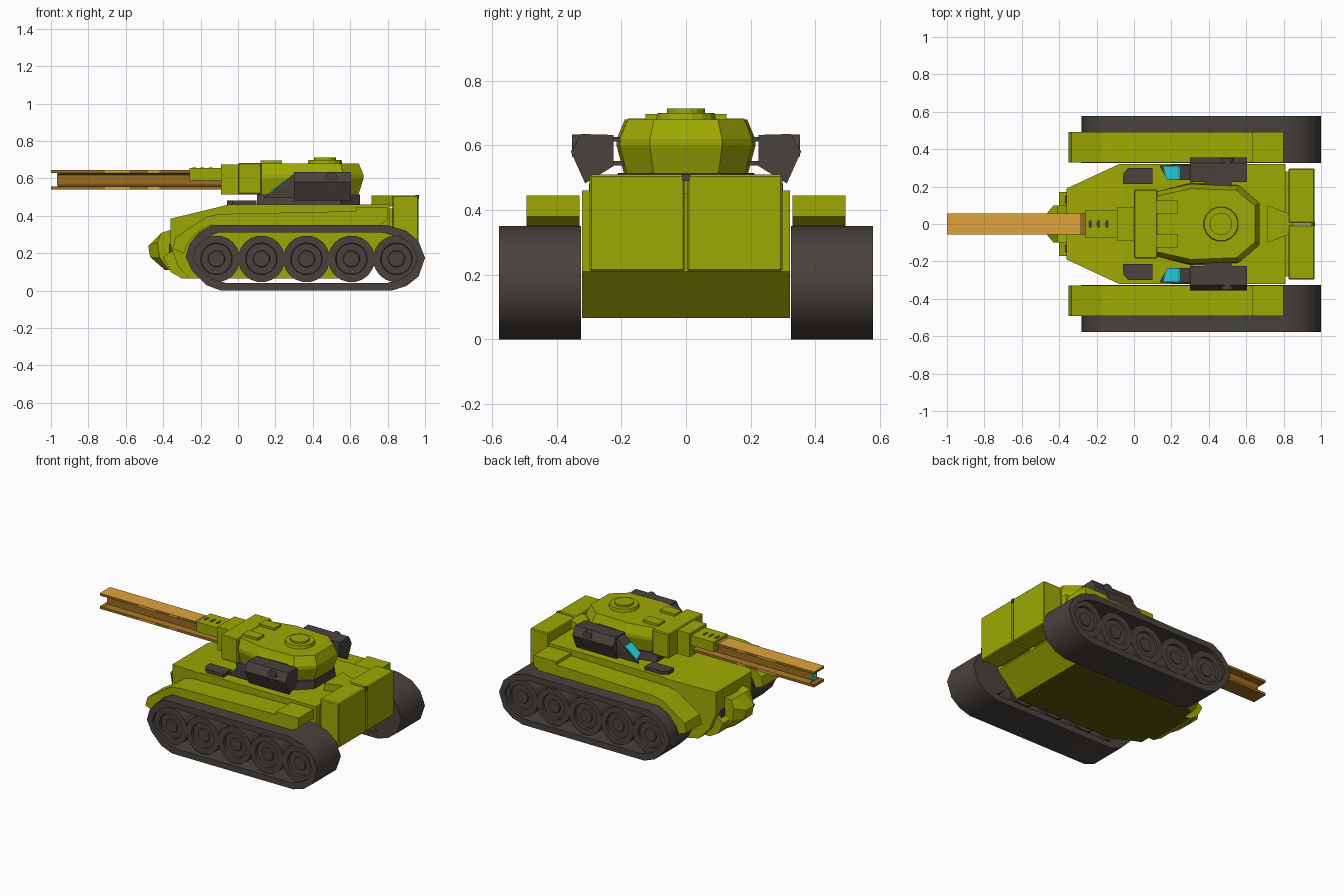
import bpy, bmesh, math

if "Cube" in bpy.data.objects:
    bpy.data.objects.remove(bpy.data.objects["Cube"])


def material(name, rgb):
    m = bpy.data.materials.new(name)
    m.diffuse_color = (*rgb, 1)
    m.use_nodes = True
    m.node_tree.nodes["Principled BSDF"].inputs["Base Color"].default_value = m.diffuse_color
    return m


GREEN = material("olive green", (0.34, 0.395, 0.001))
DEEP = material("deep olive", (0.09, 0.105, 0.002))
DARK = material("dark grey", (0.065, 0.055, 0.046))
TAN = material("tan orange", (0.75, 0.37, 0.043))
BROWN = material("brown", (0.33, 0.15, 0.015))
CYAN = material("cyan glass", (0.02, 0.68, 0.78))


def finish(name, bm, mat, mirror=False, smooth=False):
    bmesh.ops.recalc_face_normals(bm, faces=bm.faces)
    me = bpy.data.meshes.new(name)
    bm.to_mesh(me)
    bm.free()
    me.materials.append(mat)
    ob = bpy.data.objects.new(name, me)
    bpy.context.collection.objects.link(ob)
    if mirror:
        md = ob.modifiers.new("mirror", 'MIRROR')
        md.use_axis = (False, True, False)
    if smooth:
        bpy.ops.object.select_all(action='DESELECT')
        ob.select_set(True)
        bpy.context.view_layer.objects.active = ob
        bpy.ops.object.shade_smooth_by_angle(angle=math.radians(45))
    return ob


def paint(ob, mat, rule):
    """Give a second colour to the faces chosen by rule(normal, centre)."""
    ob.data.materials.append(mat)
    for p in ob.data.polygons:
        if rule(p.normal, p.center):
            p.material_index = len(ob.data.materials) - 1


def loft_bm(rings, closed=False):
    """Skin a list of equal-length point rings; cap the ends or close the loop."""
    bm = bmesh.new()
    vs = [[bm.verts.new(p) for p in r] for r in rings]
    n = len(rings[0])
    for a, b in zip(vs, vs[1:] + ([vs[0]] if closed else [])):
        for i in range(n):
            j = (i + 1) % n
            bm.faces.new((a[i], a[j], b[j], b[i]))
    if not closed:
        bm.faces.new(vs[0])
        bm.faces.new(vs[-1])
    return bm


def loft(name, rings, mat, mirror=False, smooth=False, closed=False):
    return finish(name, loft_bm(rings, closed), mat, mirror, smooth)


def side(pts, y):       # x,z profile placed at y
    return [(x, y, z) for x, z in pts]


def plan(pts, z):       # x,y outline placed at z
    return [(x, y, z) for x, y in pts]


def both(half):         # complete a symmetric plan outline from its +y half
    return half + [(x, -y) for x, y in reversed(half)]


def box(name, x0, x1, y0, y1, z0, z1, mat, mirror=False, bevel=0):
    r = [(x0, z0), (x1, z0), (x1, z1), (x0, z1)]
    bm = loft_bm([side(r, y0), side(r, y1)])
    if bevel:
        bmesh.ops.bevel(bm, geom=bm.edges[:], offset=bevel, segments=1, affect='EDGES')
    return finish(name, bm, mat, mirror)


def circle(cx, cz, r, n=20):
    return [(cx + r * math.cos(2 * math.pi * (i + .5) / n),
             cz + r * math.sin(2 * math.pi * (i + .5) / n)) for i in range(n)]


# Tracks: hollow belts with five road wheels each side
belt = [(-.28, .18), (-.26, .25), (-.21, .31), (-.14, .35), (.80, .35), (.90, .32),
        (.965, .265), (1, .175), (.965, .075), (.90, .025), (.82, 0), (-.09, 0),
        (-.17, .03), (-.245, .105)]
inner = [(.36 + (x - .36) * .94, .175 + (z - .175) * .77) for x, z in belt]
loft("track_belt", [side(belt, .325), side(belt, .578), side(inner, .578), side(inner, .325)],
     DARK, True, True, True)
for i in range(5):
    cx = -.115 + i * .2405
    steps = [(.125, .327), (.125, .558), (.085, .558), (.082, .543),
             (.045, .543), (.042, .55), (.02, .55)]
    loft(f"road_wheel_{i + 1}", [side(circle(cx, .17, r), y) for r, y in steps], DARK, True, True)

# Hull with tapered front corners and a darker belly
hull = [(-.36, .385), (-.05, .46), (.81, .46), (.81, .21), (.66, .065), (-.26, .065),
        (-.32, .13), (-.36, .24)]
bm = loft_bm([side(hull, -.322), side(hull, .322)])
for s in (1, -1):
    bmesh.ops.bisect_plane(bm, geom=bm.verts[:] + bm.edges[:] + bm.faces[:],
                           plane_co=(-.36, s * .19, 0), plane_no=(-.13, s * .28, 0),
                           clear_outer=True)
    bmesh.ops.holes_fill(bm, edges=[e for e in bm.edges if e.is_boundary], sides=0)
paint(finish("hull", bm, GREEN), DEEP, lambda n, c: n.z < -.9)

# Nose wedge and lower lip
nose = [(-.34, .33), (-.41, .31), (-.43, .26), (-.42, .18), (-.37, .11), (-.31, .11)]
tip = [(-.36, .31), (-.41, .31), (-.48, .24), (-.47, .18), (-.39, .11), (-.31, .11)]
loft("nose", [side(nose, -.1), side(tip, -.04), side(tip, .04), side(nose, .1)], GREEN)
lip = [(-.34, .22), (-.40, .18), (-.36, .10), (-.30, .065), (-.25, .065)]
paint(loft("nose_lip", [side(lip, -.17), side(lip, .17)], GREEN), DEEP, lambda n, c: n.z < -.9)
box("nose_clamp", -.37, -.33, .11, .15, .20, .25, DARK, True)

# Fenders over the tracks
fender = [(-.35, .225), (-.335, .285), (-.28, .32), (-.17, .395), (-.10, .41), (.63, .425),
          (.63, .445), (.80, .445), (.80, .38), (.76, .352), (-.145, .352), (-.215, .315),
          (-.27, .25), (-.29, .20)]
loft("fender", [side(fender, .33), side(fender, .493)], GREEN, True)

# Rear storage boxes, connecting plate and latch
box("rear_box", .825, .965, .004, .298, .21, .51, GREEN, True, .006)
box("rear_mount", .80, .84, .02, .28, .22, .44, GREEN, True)
plate = both([(.715, .10), (.83, .055), (.85, .055)])
loft("rear_plate", [plan(plate, .45), plan(plate, .508)], GREEN)
box("rear_latch", .95, .967, -.012, .012, .49, .511, DARK)

# Turret ring and faceted turret
half = [(.09, .165), (.30, .215), (.56, .205), (.665, .112)]


def turret_ring(z, sx, sy):
    return plan([(.35 + (x - .35) * sx, y * sy) for x, y in both(half)], z)


loft("turret_ring", [turret_ring(.455, .96, 1.02), turret_ring(.515, .96, .98)], DARK)
loft("turret", [turret_ring(.51, .93, .89), turret_ring(.60, 1.02, 1), turret_ring(.62, 1.02, .995),
                turret_ring(.68, .94, .88)], GREEN)
box("turret_front", 0, .125, -.185, .185, .515, .683, GREEN, bevel=.006)
box("mantlet", -.09, .02, -.09, .09, .515, .675, GREEN)
box("roof_hatch", .12, .235, .055, .125, .67, .696, GREEN, True)

# Commander cupola
steps = [(.096, .67), (.09, .70), (.06, .70), (.06, .713), (.02, .713)]
loft("cupola", [plan(circle(.465, 0, r, 16), z) for r, z in steps], GREEN)

# Gun sleeve with vents
box("gun_sleeve", -.26, -.08, -.075, .075, .59, .656, GREEN)
for i, x in enumerate((-.235, -.19, -.145)):
    vent = [(x + .01 * a, .024 * b) for a, b in circle(0, 0, 1, 8)]
    loft(f"sleeve_vent_{i + 1}", [plan(vent, .654), plan(vent, .658)], DARK)


# I-beam barrel: tan on top and on worn flange edges, brown elsewhere
def beam_colour(n, c):
    worn = abs(n.y) > .9 and abs(c.y) > .05 and (-.71 < c.x < -.58 or -.48 < c.x < -.42)
    return worn or (n.z > .9 and c.z > .64 and c.x < -.29)


half_i = [(.54, .055), (.556, .055), (.566, .02), (.619, .02), (.629, .055), (.645, .055)]
xs = (-.965, -.71, -.58, -.48, -.42, -.29, -.05)
paint(loft("barrel", [[(x, y, z) for z, y in both(half_i)] for x in xs], BROWN), TAN, beam_colour)
for n, z0, z1 in (("lower", .54, .556), ("upper", .629, .645)):
    ob = box(f"barrel_{n}_tip", -1, -.964, -.055, .055, z0, z1, BROWN)
    paint(ob, TAN, lambda n, c: n.z > .9 and c.z > .64)
box("barrel_muzzle", -.969, -.964, -.02, .02, .566, .62, CYAN)

# Side pods: hexagonal body, sloped nose with glass, round cap, struts
hexa = [(.225, .632), (.325, .635), (.356, .58), (.312, .482), (.225, .535)]
loft("side_pod", [[(x, y, z) for y, z in hexa] for x in (.30, .605)], DARK, True)


def slope(z, off=0):
    return .305 - (.63 - z) * 1.25 + off


sect = [(.235, .63), (.315, .63), (.318, .56), (.312, .495), (.235, .53)]
loft("pod_nose", [[(slope(z), y, z) for y, z in sect], [(.31, y, z) for y, z in sect]], DARK, True)
pane = [(.238, .53), (.308, .518), (.308, .585), (.238, .585)]
loft("pod_window", [[(slope(z, o), y, z) for y, z in pane] for o in (-.007, .002)], CYAN, True)
loft("pod_cap", [side(circle(.50, .60, .034, 14), y) for y in (.31, .352)], DARK, True)
for n, z in (("low", .545), ("high", .618)):
    box(f"pod_strut_{n}", .38, .52, .18, .24, z - .007, z + .007, DARK, True)

# Deck vents ahead of the pods
vent = [(-.03, .30), (.10, .30), (.10, .213), (-.06, .213), (-.06, .265)]
loft("deck_vent", [plan(vent, .44), plan(vent, .482)], DARK, True)
